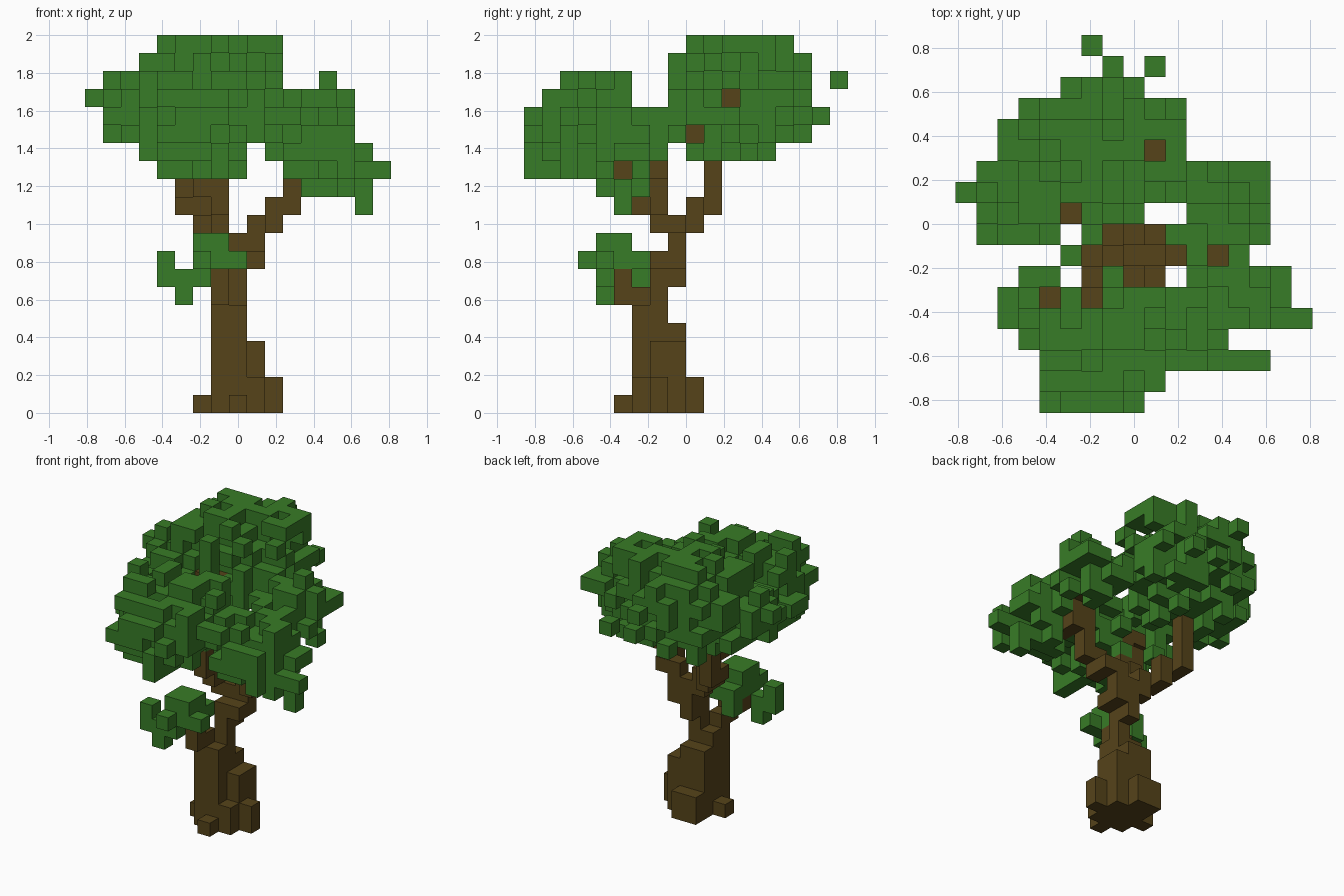
import bpy
import bmesh
import random
from itertools import product
from mathutils import Vector

random.seed(4)
CELL = 2 / 21
SIZE = Vector((17, 18, 21))

cube = bpy.data.objects.get("Cube")
if cube:
    bpy.data.objects.remove(cube, do_unlink=True)


def make_material(name, colour):
    mat = bpy.data.materials.new(name)
    mat.use_nodes = True
    mat.diffuse_color = colour
    mat.node_tree.nodes["Principled BSDF"].inputs["Base Color"].default_value = colour
    return mat


bark = make_material("bark brown", (0.092, 0.057, 0.01, 1))
leaf = make_material("leaf green", (0.039, 0.2, 0.02, 1))


def block(corner, size):
    """All cells of a box."""
    return {tuple(c + s for c, s in zip(corner, step))
            for step in product(*map(range, size))}


def limb(*points):
    """Cells of a stepped path that rises first, then moves across."""
    here = list(points[0])
    cells = {points[0]}
    for target in points[1:]:
        for axis in (2, 0, 1):
            while here[axis] != target[axis]:
                here[axis] += 1 if target[axis] > here[axis] else -1
                cells.add(tuple(here))
    return cells


# Trunk with a flared foot, root stubs and a narrow neck
trunk = block((7, 6, 0), (2, 2, 6)) | block((7, 8, 0), (2, 1, 5))
trunk |= block((9, 7, 0), (1, 2, 4)) | block((7, 9, 0), (2, 1, 2))
trunk |= limb((6, 7, 0), (10, 7, 0), (10, 7, 1)) | limb((9, 6, 0), (9, 6, 1))
trunk |= limb((8, 5, 0)) | limb((7, 6, 6)) | block((8, 7, 6), (1, 1, 3))
trunk |= block((8, 8, 7), (1, 1, 2))

# Limbs rising into the crown
side_limb = limb((9, 7, 8), (9, 8, 8), (9, 8, 10), (10, 7, 10), (11, 7, 11),
                 (12, 7, 14), (12, 9, 15)) | limb((11, 7, 13), (12, 5, 13))
back_limb = limb((8, 8, 9), (7, 8, 9), (6, 9, 10), (5, 10, 11), (5, 9, 16),
                 (6, 11, 16), (9, 12, 17))
front_limb = limb((7, 7, 10), (7, 6, 11), (6, 6, 12), (6, 5, 13), (4, 5, 15))
low_twig = limb((7, 5, 6), (6, 5, 7))
wood_parts = {"trunk": trunk, "side_limb": side_limb, "back_limb": back_limb,
              "front_limb": front_limb, "low_twig": low_twig}
wood = set().union(*wood_parts.values())

# Low sprig of leaves beside the trunk
sprig = limb((4, 4, 8), (4, 4, 7), (5, 4, 7), (5, 4, 6)) | block((6, 4, 8), (2, 3, 1))
sprig |= limb((6, 3, 8), (6, 4, 8), (8, 4, 8)) | block((6, 4, 9), (2, 2, 1))
sprig |= limb((6, 4, 7)) | limb((6, 6, 7))
leaf_parts = {"low_sprig": sprig - wood}

# Crown outline: width and depth of each layer going up, width of each row going back
WIDTH = dict(enumerate([(15, 15), (12, 15), (4, 16), (3, 15), (1, 14), (1, 14),
                        (0, 14), (1, 13), (3, 10), (4, 10)], 11))
DEPTH = dict(enumerate([(5, 5), (4, 6), (0, 7), (0, 13), (0, 15), (0, 16),
                        (1, 15), (2, 17), (8, 15), (9, 14)], 11))
PLAN = dict(enumerate([(4, 8), (4, 9), (4, 14), (3, 12), (2, 16), (2, 15), (3, 15),
                       (5, 13), (1, 14), (1, 14), (0, 14), (1, 14), (2, 10), (2, 10),
                       (3, 10), (5, 8), (7, 9), (6, 6)]))
OUTLINES = ((2, 0, WIDTH), (2, 1, DEPTH), (1, 0, PLAN))

# Leaf clumps: centre and radii in cells
CLUMPS = {
    "back_foliage": ((6, 11.8, 17.4), (4.9, 4.4, 3.6)),
    "left_foliage": ((3, 10, 16.5), (2.8, 2.6, 2)),
    "front_foliage": ((6.5, 3, 15.4), (4.7, 3.8, 3)),
    "right_front_foliage": ((13, 4.8, 13.8), (3.1, 3.4, 2.5)),
    "right_back_foliage": ((12.3, 9, 15.8), (2.8, 2.5, 1.9)),
}


def nearest_clump(cell):
    """Distance to the closest clump, where one is its surface, and its name."""
    return min((Vector((p - c) / r for p, c, r in zip(cell, *clump)).length, name)
               for name, clump in CLUMPS.items())


# Gaps in the crown: over the fork and limb tips, beside limbs, between clumps
open_sky = set(product(range(6, 11), (6, 7, 8))) - {(7, 6), (10, 8), (6, 8)}
open_sky |= {(12, 7), (9, 12), (4, 5), (6, 5), (5, 8), (5, 9), (9, 9)}
open_side = {(5, 13), (7, 13), (8, 14), (9, 15), (11, 17)}


def in_gap(x, y, z):
    return ((x, y) in open_sky or (x > 9 and (y, z) in open_side)
            or (y in (6, 7, 16) and z > 16) or (x == 9 and z < 15))


allowed = {}
for z, (low, high) in WIDTH.items():
    for x, y in product(range(low, high + 1), PLAN):
        if (DEPTH[z][0] <= y <= DEPTH[z][1] and PLAN[y][0] <= x <= PLAN[y][1]
                and not in_gap(x, y, z) and (x, y, z) not in wood):
            allowed[x, y, z] = nearest_clump((x, y, z))

# Ragged clump surfaces, then the stray leaves that reach the outline
crown = {c for c, (dist, _) in allowed.items() if dist < random.uniform(0.52, 1.22)}
for row_axis, axis, outline in OUTLINES:
    for row, ends in outline.items():
        for end in ends:
            reach = [c for c in allowed if (c[row_axis], c[axis]) == (row, end)]
            if reach and crown.isdisjoint(reach):
                crown.add(min(reach, key=allowed.get))
for cell in crown:
    leaf_parts.setdefault(allowed[cell][1], set()).add(cell)

solid = wood.union(*leaf_parts.values())


def build(name, cells, material):
    """Mesh the exposed sides of the cells."""
    bm = bmesh.new()
    for cell in sorted(cells):
        for axis, side in product(range(3), (0, 1)):
            neighbour = list(cell)
            neighbour[axis] += 2 * side - 1
            if tuple(neighbour) in solid:
                continue
            ring = []
            for u, v in ((0, 0), (1, 0), (1, 1), (0, 1)):
                point = Vector(cell)
                point[axis] += side
                point[(axis + 1) % 3] += u
                point[(axis + 2) % 3] += v
                point.xy -= SIZE.xy / 2
                ring.append(bm.verts.new(point * CELL))
            bm.faces.new(ring if side else ring[::-1])
    bmesh.ops.remove_doubles(bm, verts=bm.verts, dist=CELL / 100)
    mesh = bpy.data.meshes.new(name)
    bm.to_mesh(mesh)
    bm.free()
    mesh.materials.append(material)
    bpy.context.collection.objects.link(bpy.data.objects.new(name, mesh))


for group, material in ((wood_parts, bark), (leaf_parts, leaf)):
    for name, cells in group.items():
        build(name, cells, material)
